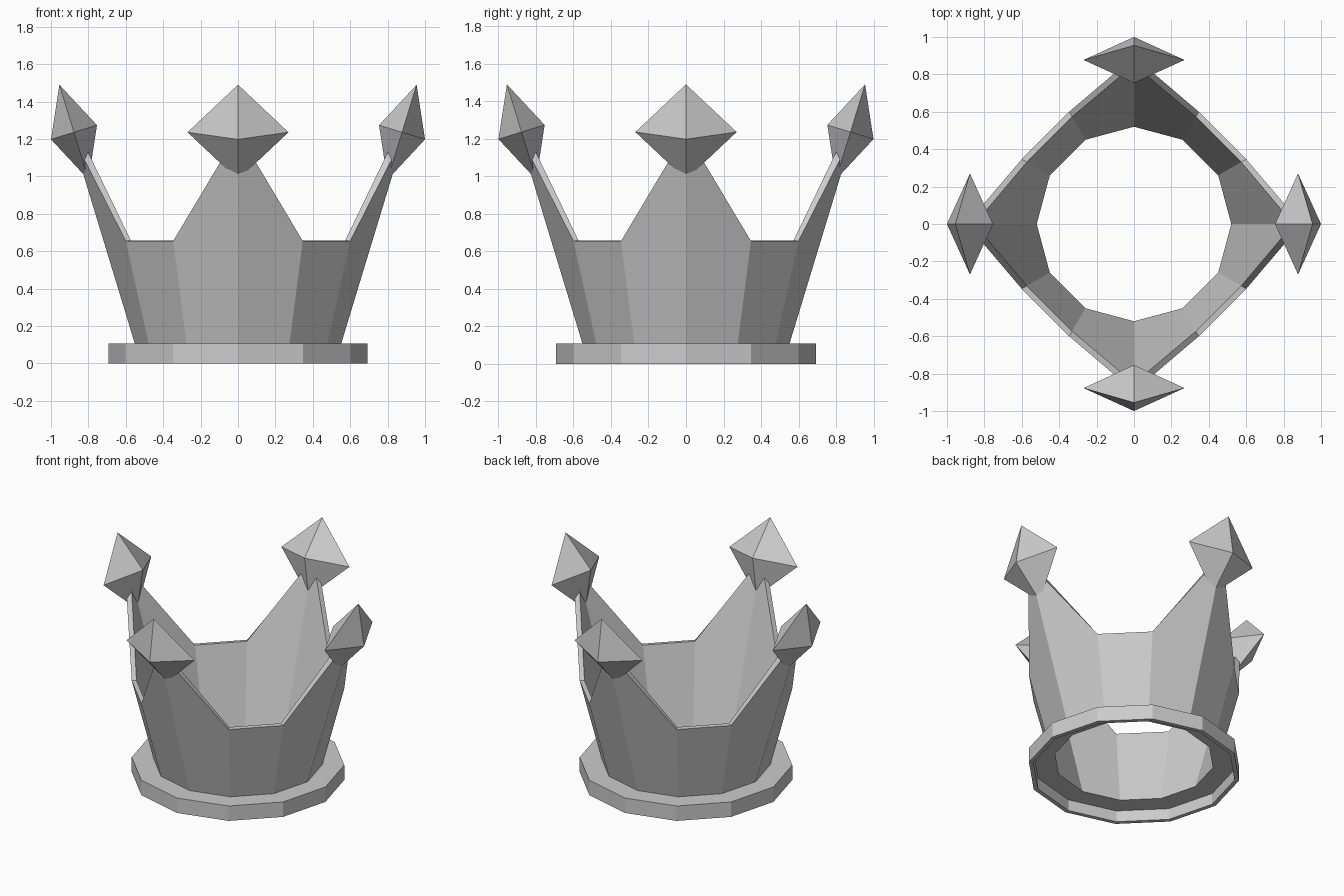
import bpy, bmesh, math
from mathutils import Matrix, Vector

if "Cube" in bpy.data.objects:
    bpy.data.objects.remove(bpy.data.objects["Cube"])

SIDES = 12


def finish(name, bm):
    bmesh.ops.recalc_face_normals(bm, faces=bm.faces)
    mesh = bpy.data.meshes.new(name)
    bm.to_mesh(mesh)
    bm.free()
    obj = bpy.data.objects.new(name, mesh)
    bpy.context.collection.objects.link(obj)
    return obj


def profile(spike):
    # Thin-walled section (radius, height): hollow foot, ledge, flared wall
    outer_rim = (0.895, 1.235) if spike else (0.693, 0.655)
    inner_rim = (0.852, 1.235) if spike else (0.662, 0.658)
    return [(0.693, 0), (0.693, 0.107), (0.552, 0.107), outer_rim,
            inner_rim, (0.52, 0.08), (0.663, 0.08), (0.663, 0)]


# Crown body: twelve sections, every third one rises to a spike
bm = bmesh.new()
rings = []
for i in range(SIDES):
    a = math.tau * i / SIDES
    rings.append([bm.verts.new((r * math.cos(a), r * math.sin(a), z))
                  for r, z in profile(i % 3 == 0)])
for i in range(SIDES):
    p, q = rings[i], rings[(i + 1) % SIDES]
    for j in range(len(p)):
        k = (j + 1) % len(p)
        bm.faces.new((p[j], q[j], q[k], p[k]))
finish("crown_body", bm)

# Gems: tilted octahedra sitting on the four spike tips
centre = Vector((0.877, 0, 1.236))
axes = [Vector((0.123, 0, -0.038)), Vector((0, 0.27, 0)), Vector((0.078, 0, 0.254))]
for n, side in enumerate(("right", "back", "left", "front")):
    bm = bmesh.new()
    turn = Matrix.Rotation(n * math.pi / 2, 3, 'Z')
    for axis in axes:
        for s in (1, -1):
            bm.verts.new(turn @ (centre + s * axis))
    bmesh.ops.convex_hull(bm, input=bm.verts)
    finish("gem_" + side, bm)
